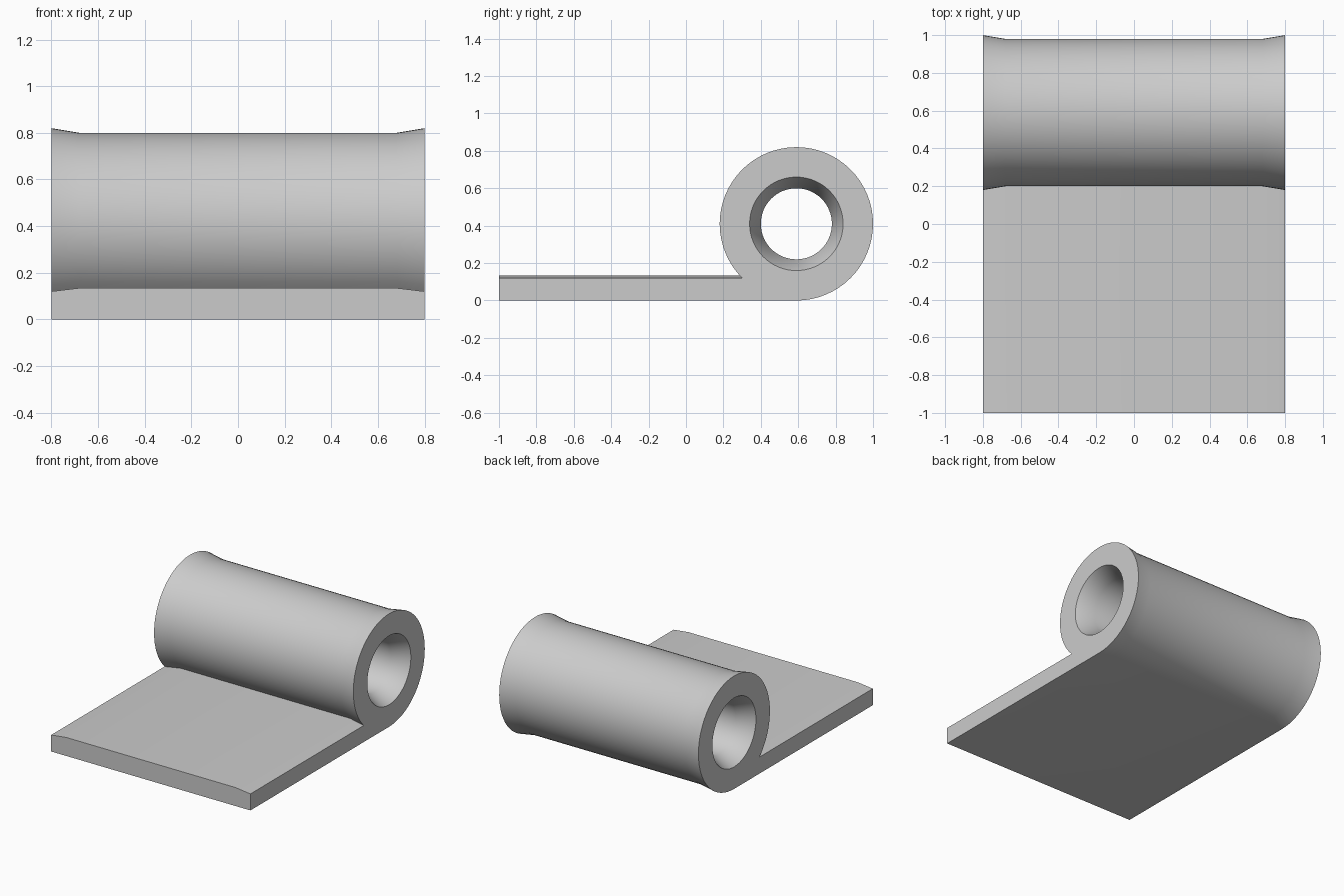
import bpy, bmesh, math

if "Cube" in bpy.data.objects:
    bpy.data.objects.remove(bpy.data.objects["Cube"])

CY, CZ = 0.59, 0.41      # barrel axis
N = 64                   # sides of the full circle
ARC = N * 7 // 8         # outer arc runs from the bottom round to the neck (225 deg)

# x position, outer radius, bore radius: flared at both ends
STATIONS = [(-0.8, 0.41, 0.25), (-0.68, 0.39, 0.19),
            (0.68, 0.39, 0.19), (0.8, 0.41, 0.25)]

bm = bmesh.new()


def circle_point(x, r, i):
    a = -math.pi / 2 + 2 * math.pi * i / N
    return bm.verts.new((x, CY + r * math.cos(a), CZ + r * math.sin(a)))


# Cross-sections: barrel arc running into the flat leaf, plus the bore
outers, bores = [], []
for x, ro, ri in STATIONS:
    outer = [circle_point(x, ro, i) for i in range(ARC + 1)]
    leaf_top = outer[-1].co.z
    outer += [bm.verts.new((x, -1, leaf_top)), bm.verts.new((x, -1, 0))]
    outers.append(outer)
    bores.append([circle_point(x, ri, i) for i in range(N)])

# Skin between neighbouring sections
for rings in (outers, bores):
    for a, b in zip(rings, rings[1:]):
        for i in range(len(a)):
            j = (i + 1) % len(a)
            bm.faces.new((a[i], a[j], b[j], b[i]))

# End faces: ring, neck and leaf
for o, h in ((outers[0], bores[0]), (outers[-1], bores[-1])):
    for i in range(ARC):
        bm.faces.new((o[i], o[i + 1], h[i + 1], h[i]))
    bm.faces.new([o[ARC]] + h[ARC:] + [h[0], o[0]])
    bm.faces.new((o[ARC], o[ARC + 1], o[ARC + 2], o[0]))

bmesh.ops.recalc_face_normals(bm, faces=bm.faces)
mesh = bpy.data.meshes.new("hinge_leaf")
bm.to_mesh(mesh)
bm.free()

leaf = bpy.data.objects.new("hinge_leaf", mesh)
bpy.context.collection.objects.link(leaf)
bpy.context.view_layer.objects.active = leaf
leaf.select_set(True)
bpy.ops.object.shade_smooth_by_angle(angle=math.radians(30))
